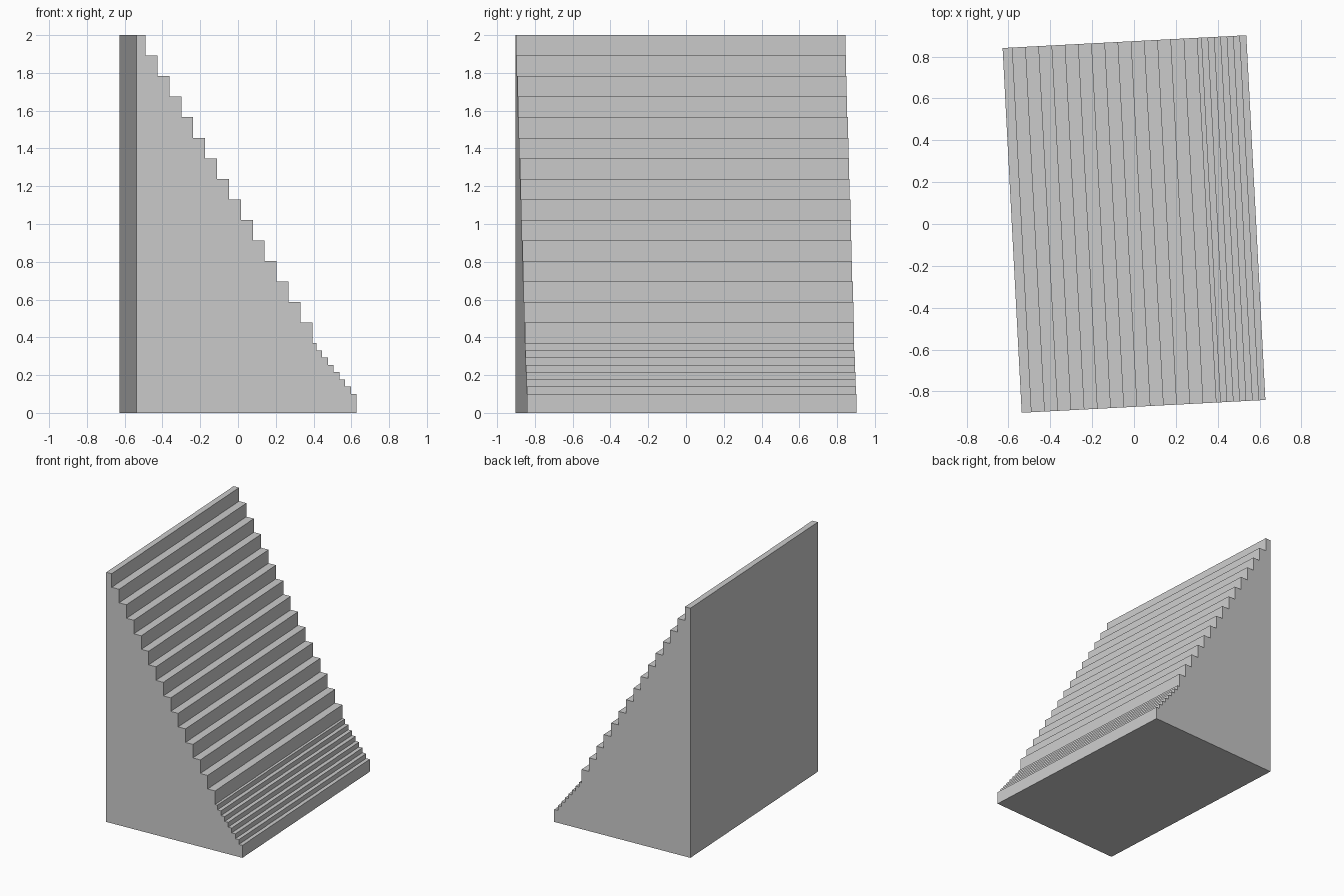
import bpy, bmesh, math
from mathutils import Matrix

cube = bpy.data.objects.get("Cube")
if cube:
    bpy.data.objects.remove(cube, do_unlink=True)

WIDTH, DEPTH, TURN = 1.166, 1.745, math.radians(3)

# Plain grey material
grey = bpy.data.materials.new("plain_grey")
grey.use_nodes = True
colour = (0.6, 0.6, 0.6, 1)
grey.diffuse_color = colour
grey.node_tree.nodes["Principled BSDF"].inputs["Base Color"].default_value = colour

# Stair side profile: 15 tall steps, then 8 shallow ones
treads = [(0.047 + 0.0632 * i, 2 - 0.1087 * i) for i in range(15)]
treads += [(WIDTH - 0.0305 * (7 - i), 0.37 - 0.0386 * i) for i in range(8)]
profile = [(0, 0), (0, 2)]
for i, (x, z) in enumerate(treads):
    below = treads[i + 1][1] if i + 1 < len(treads) else 0
    profile += [(x, z), (x, below)]

# Extrude the profile front to back and turn the block slightly
bm = bmesh.new()
side = bm.faces.new([bm.verts.new((x - WIDTH / 2, -DEPTH / 2, z)) for x, z in profile])
extruded = bmesh.ops.extrude_face_region(bm, geom=[side], use_keep_orig=True)
back = [v for v in extruded["geom"] if isinstance(v, bmesh.types.BMVert)]
bmesh.ops.translate(bm, verts=back, vec=(0, DEPTH, 0))
bmesh.ops.rotate(bm, verts=bm.verts, matrix=Matrix.Rotation(TURN, 3, "Z"))
bmesh.ops.recalc_face_normals(bm, faces=bm.faces)

mesh = bpy.data.meshes.new("staircase")
bm.to_mesh(mesh)
bm.free()
mesh.materials.append(grey)
staircase = bpy.data.objects.new("staircase", mesh)
bpy.context.collection.objects.link(staircase)
